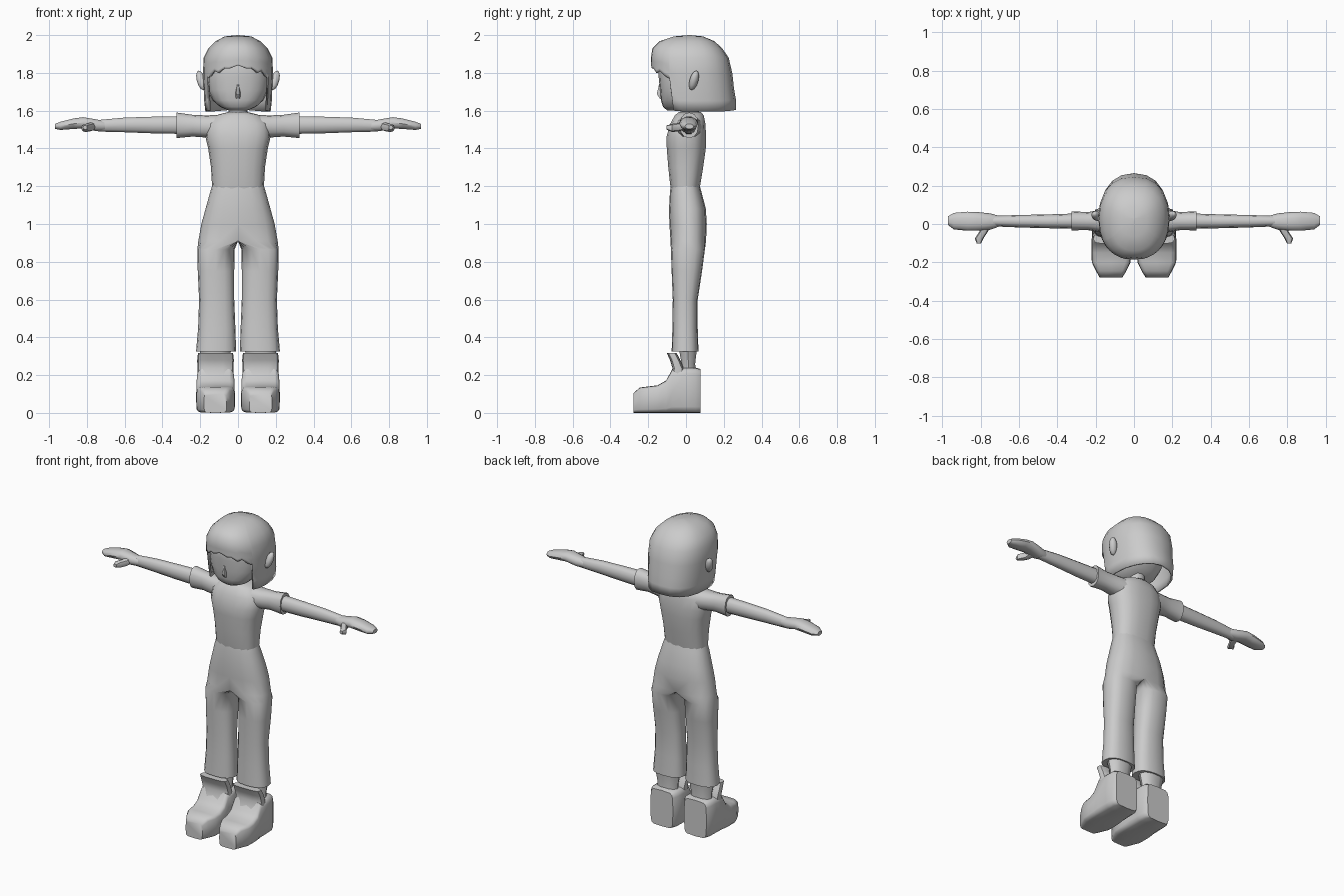
import bpy, bmesh, math

if "Cube" in bpy.data.objects:
    bpy.data.objects.remove(bpy.data.objects["Cube"])

grey = bpy.data.materials.new("plain grey")
grey.diffuse_color = (0.6, 0.6, 0.6, 1)
grey.use_nodes = True
grey.node_tree.nodes["Principled BSDF"].inputs["Base Color"].default_value = grey.diffuse_color


def finish(name, bm, mirror=False, thickness=0, angle=45):
    """Turn a bmesh into a smooth-shaded object, optionally thickened and mirrored."""
    bmesh.ops.recalc_face_normals(bm, faces=bm.faces)
    me = bpy.data.meshes.new(name)
    bm.to_mesh(me)
    bm.free()
    me.materials.append(grey)
    ob = bpy.data.objects.new(name, me)
    bpy.context.collection.objects.link(ob)
    bpy.ops.object.select_all(action='DESELECT')
    ob.select_set(True)
    bpy.context.view_layer.objects.active = ob
    bpy.ops.object.shade_smooth_by_angle(angle=math.radians(angle))
    if mirror:
        m = ob.modifiers.new("mirror", 'MIRROR')
        m.use_clip = True
        m.merge_threshold = 0.002
    if thickness:
        s = ob.modifiers.new("thickness", 'SOLIDIFY')
        s.thickness = thickness
        s.offset = -1
    return ob


def power(v, p):
    return math.copysign(abs(v) ** (2 / p), v)


def skin(bm, loops, closed=True):
    """Bridge successive point loops with quads."""
    rows = [[bm.verts.new(co) for co in loop] for loop in loops]
    n = len(rows[0])
    for r0, r1 in zip(rows, rows[1:]):
        for i in range(n if closed else n - 1):
            j = (i + 1) % n
            bm.faces.new((r0[i], r0[j], r1[j], r1[i]))
    return rows


def loft(name, axis, rings, n=14, p=2.3, mirror=False, angle=45):
    """Capped tube; each ring is (position, a0, a1, b0, b1) across the axis."""
    place = {'x': lambda s, a, b: (s, a, b),
             'y': lambda s, a, b: (a, s, b),
             'z': lambda s, a, b: (a, b, s)}[axis]
    loops = []
    for s, a0, a1, b0, b1 in rings:
        loop = []
        for i in range(n):
            t = 2 * math.pi * i / n
            loop.append(place(s, (a0 + a1) / 2 + (a1 - a0) / 2 * power(math.cos(t), p),
                              (b0 + b1) / 2 + (b1 - b0) / 2 * power(math.sin(t), p)))
        loops.append(loop)
    bm = bmesh.new()
    rows = skin(bm, loops)
    bm.faces.new(rows[0])
    bm.faces.new(rows[-1])
    return finish(name, bm, mirror, angle=angle)


# Shirt body: height, half width, front, back
loft("shirt", 'z', [(z, -w, w, f, b) for z, w, f, b in (
    (1.17, .135, -.078, .07), (1.21, .138, -.085, .077), (1.3, .143, -.095, .092),
    (1.4, .158, -.103, .106), (1.46, .172, -.105, .108), (1.53, .168, -.085, .104),
    (1.575, .12, -.06, .095), (1.592, .055, -.04, .08))], n=18, p=2.5)

# Sleeves, arms, hands and thumbs
loft("sleeve", 'x', [(.08, -.06, .09, 1.44, 1.578), (.17, -.045, .075, 1.458, 1.575),
                     (.24, -.032, .062, 1.463, 1.578), (.325, -.033, .066, 1.455, 1.59)],
     n=12, mirror=True)
loft("arm", 'x', [(.3, -.025, .055, 1.475, 1.573), (.45, -.022, .05, 1.478, 1.57),
                  (.6, -.018, .047, 1.484, 1.565), (.74, -.012, .042, 1.488, 1.552)],
     n=10, mirror=True)
loft("hand", 'x', [(.70, -.012, .042, 1.492, 1.545), (.75, -.03, .055, 1.49, 1.555),
                   (.82, -.035, .063, 1.505, 1.567), (.87, -.035, .064, 1.502, 1.56),
                   (.94, -.028, .058, 1.497, 1.542), (.97, -.005, .04, 1.503, 1.53)],
     n=10, mirror=True)
loft("thumb", 'y', [(-.0, .745, .8, 1.5, 1.545), (-.04, .762, .806, 1.49, 1.535),
                    (-.075, .785, .83, 1.487, 1.53), (-.102, .798, .82, 1.5, 1.522)],
     n=8, mirror=True)

# Trousers: half-round hips blend into a round leg, then mirror
bm = bmesh.new()
loops = []
for z, x0, x1, y0, y1, hip in ((1.205, 0, .136, -.08, .072, 1), (1.17, 0, .147, -.085, .082, 1),
                               (1.08, 0, .172, -.09, .105, 1), (1.0, 0, .194, -.088, .11, 1),
                               (.91, 0, .21, -.082, .106, 1), (.865, .018, .215, -.08, .1, 0),
                               (.75, .02, .213, -.076, .085, 0), (.6, .02, .206, -.07, .062, 0),
                               (.45, .014, .211, -.072, .062, 0), (.325, .01, .222, -.076, .066, 0)):
    loop = []
    for i in range(16):
        t = 2 * math.pi * i / 16
        c, s = power(math.cos(t), 2.5), power(math.sin(t), 2.5)
        x = max(0, x1 * c) if hip else (x0 + x1) / 2 + (x1 - x0) / 2 * c
        loop.append((0 if x < .001 else x, (y0 + y1) / 2 + (y1 - y0) / 2 * s, z))
    loops.append(loop)
rows = skin(bm, loops)
bm.faces.new(rows[-1])
inner = [f for f in bm.faces if all(v.co.x < .001 for v in f.verts)]
bmesh.ops.delete(bm, geom=inner, context='FACES')
finish("trousers", bm, mirror=True)

# Ankles, boots and boot tongues
loft("ankle", 'z', [(.2, .05, .19, -.03, .055), (.26, .05, .19, -.025, .05),
                    (.34, .035, .205, -.04, .06)], n=10, mirror=True)
loft("boot", 'y', [(y, x0, x1, 0, h) for y, x0, x1, h in (
    (-.278, .06, .18, .105), (-.245, .04, .198, .134), (-.2, .018, .22, .14),
    (-.15, .015, .222, .146), (-.105, .016, .222, .172), (-.07, .018, .22, .235),
    (0, .02, .218, .24), (.05, .022, .216, .24), (.077, .04, .2, .232))],
     n=16, p=6, mirror=True, angle=50)
loft("boot_tongue", 'z', [(.18, .025, .215, -.1, .0), (.235, .024, .215, -.072, -.01),
                          (.28, .022, .216, -.085, -.03), (.318, .026, .212, -.103, -.05)],
     n=14, p=3.5, mirror=True)

# Neck, head and nose
loft("neck", 'z', [(1.56, -.06, .06, -.04, .08), (1.59, -.05, .05, -.03, .07),
                   (1.66, -.045, .045, -.03, .07)], n=12)
loft("head", 'z', [(z, -w, w, f, b) for z, w, f, b in (
    (1.602, .05, -.1, -.01), (1.62, .095, -.122, .05), (1.655, .135, -.133, .1),
    (1.71, .16, -.138, .14), (1.78, .168, -.145, .165), (1.86, .162, -.145, .17),
    (1.92, .12, -.11, .13))], n=20, p=2.4)
loft("nose", 'z', [(1.665, -.012, .012, -.14, -.12), (1.688, -.014, .014, -.157, -.12),
                   (1.74, -.006, .006, -.144, -.12)], n=6, p=2)

# Ears: flat tilted ovals
bm = bmesh.new()
bmesh.ops.create_uvsphere(bm, u_segments=10, v_segments=6, radius=1)
for v in bm.verts:
    x, y, z = v.co
    v.co = (.195 + .025 * x + .012 * z, .042 + .024 * y + .012 * z, 1.76 + .052 * z)
finish("ear", bm, mirror=True)

# Hair: bob with a scalloped fringe; extents are height, half width, front, back
extents = [(1.55, .17, -.15, .258), (1.59, .172, -.15, .262), (1.63, .178, -.16, .27),
           (1.7, .181, -.17, .256), (1.8, .186, -.184, .245), (1.88, .182, -.186, .226),
           (1.93, .157, -.178, .192), (1.968, .118, -.14, .15), (1.993, .07, -.065, .09),
           (2.0, .004, .015, .023)]


def extent(z):
    for e0, e1 in zip(extents, extents[1:]):
        if z <= e1[0]:
            k = (z - e0[0]) / (e1[0] - e0[0])
            return [u + (v - u) * k for u, v in zip(e0, e1)][1:]
    return extents[-1][1:]


# Each column: angle from the front, and the height of the hair's lower edge
columns = [(0, 1.84), (12, 1.822), (20, 1.825), (31, 1.8), (40, 1.812), (50, 1.785),
           (59, 1.77), (61.5, 1.6), (75, 1.597), (90, 1.595), (108, 1.595), (126, 1.595),
           (144, 1.598), (162, 1.602), (180, 1.605)]
loops = []
for level in (2.0, 1.993, 1.968, 1.93, 1.88, -.3, -.6, -.8, -1):
    loop = []
    for deg, low in columns:
        z = level if level > 0 else 1.88 - (1.88 - low) * -level
        w, front, back = extent(z)
        t = math.radians(deg)
        mid = .03
        reach = mid - front if deg < 90 else back - mid
        x = 0 if deg in (0, 180) else w * power(math.sin(t), 2.3)
        loop.append((x, mid - reach * power(math.cos(t), 2.3), z))
    loops.append(loop)
bm = bmesh.new()
skin(bm, loops, closed=False)
# Crown cap closes the tiny opening at the top
bm.verts.ensure_lookup_table()
bm.faces.new([bm.verts[i] for i in range(len(columns))])
bmesh.ops.recalc_face_normals(bm, faces=bm.faces)
if sum(f.normal.z * f.calc_area() for f in bm.faces) < 0:
    bmesh.ops.reverse_faces(bm, faces=bm.faces)
finish("hair", bm, mirror=True, thickness=.012)
